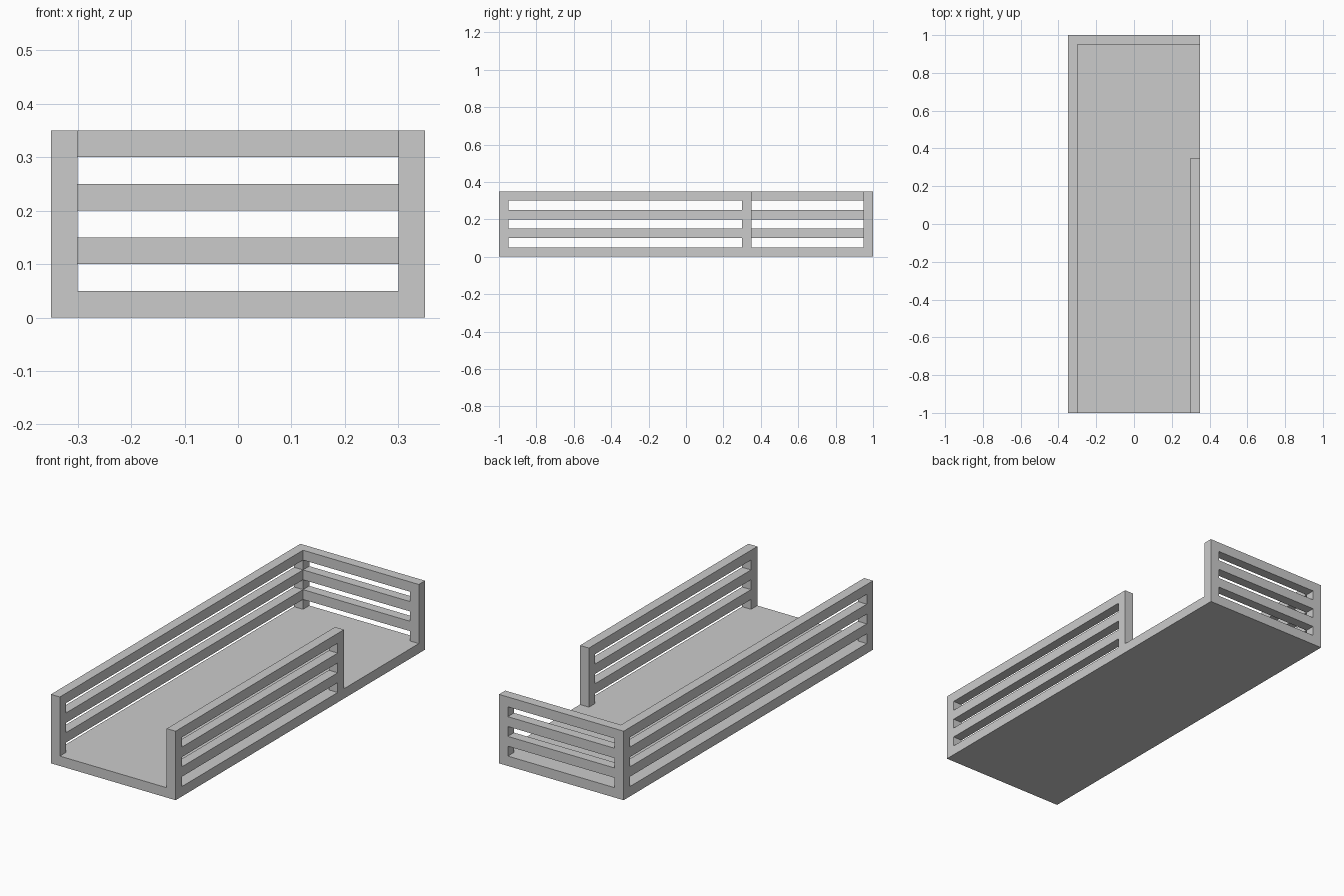
import bpy

if "Cube" in bpy.data.objects:
    bpy.data.objects.remove(bpy.data.objects["Cube"])

T = 0.05            # thickness of floor, posts and rails
X, Y, H = 0.35, 1.0, 0.35


def box(name, x, y, z):
    """Axis-aligned box from (min, max) pairs."""
    bpy.ops.mesh.primitive_cube_add(size=1, location=[sum(r) / 2 for r in (x, y, z)])
    ob = bpy.context.object
    ob.name = name
    ob.scale = [r[1] - r[0] for r in (x, y, z)]
    bpy.ops.object.transform_apply(location=False, rotation=False, scale=True)
    return ob


def rails(name, x, y):
    """Three stacked rails separated by gaps as tall as the rails."""
    for i in range(3):
        z = T * (2 + 2 * i)
        box(f"{name}_{i + 1}", x, y, (z, z + T))


left, right = (-X, -X + T), (X - T, X)
front, back = (-Y, -Y + T), (Y - T, Y)
gap_post = (0.30, 0.35)

# Floor
box("floor", (-X, X), (-Y, Y), (0, T))

# Posts at the corners and at the end of the short right guard
for name, x, y in (("front_left_post", left, front), ("back_left_post", left, back),
                   ("front_right_post", right, front), ("back_right_post", right, back),
                   ("right_gap_post", right, gap_post)):
    box(name, x, y, (T, H))

# Rails spanning between the posts
rails("left_rail", left, (front[1], back[0]))
rails("right_rail", right, (front[1], gap_post[0]))
rails("back_rail", (left[1], right[0]), back)
